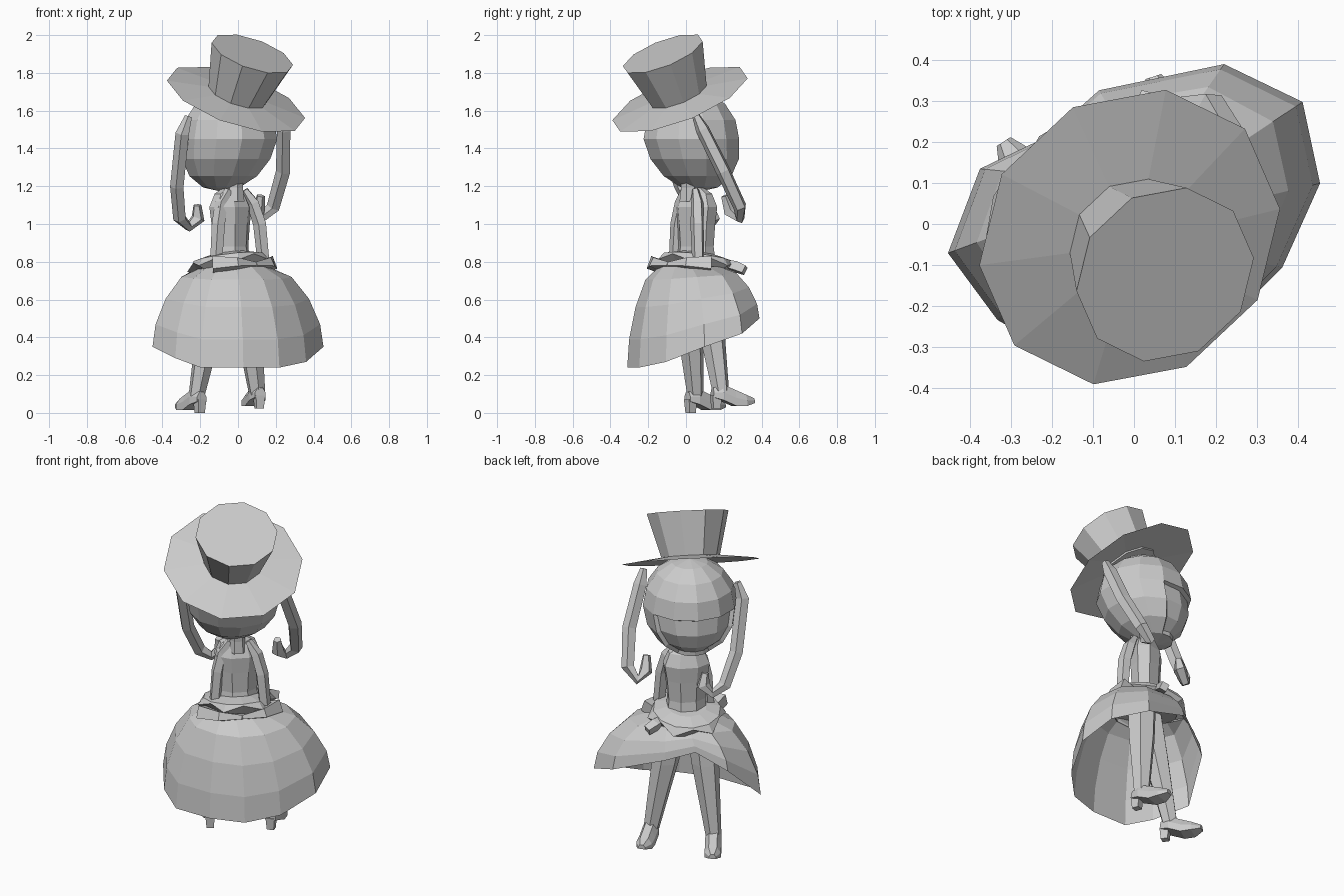
import bpy, bmesh
from math import cos, sin, pi, radians
from mathutils import Matrix, Vector

if "Cube" in bpy.data.objects:
    bpy.data.objects.remove(bpy.data.objects["Cube"])

grey = bpy.data.materials.new("plain_grey")
grey.use_nodes = True
grey.diffuse_color = (0.6, 0.6, 0.6, 1)
grey.node_tree.nodes["Principled BSDF"].inputs["Base Color"].default_value = (0.6, 0.6, 0.6, 1)

# The figure is modelled facing +y, then turned to its stance
TURN = Matrix.Rotation(radians(45), 4, 'Z')


def finish(name, bm):
    bmesh.ops.recalc_face_normals(bm, faces=bm.faces)
    bm.transform(TURN)
    mesh = bpy.data.meshes.new(name)
    bm.to_mesh(mesh)
    bm.free()
    mesh.materials.append(grey)
    obj = bpy.data.objects.new(name, mesh)
    bpy.context.collection.objects.link(obj)
    return obj


def loft(name, rings, cap_start=True, cap_end=True, matrix=None):
    bm = bmesh.new()
    loops = [[bm.verts.new(p) for p in ring] for ring in rings]
    n = len(loops[0])
    for a, b in zip(loops, loops[1:]):
        for i in range(n):
            j = (i + 1) % n
            bm.faces.new((a[i], a[j], b[j], b[i]))
    if cap_start:
        bm.faces.new(loops[0])
    if cap_end:
        bm.faces.new(loops[-1])
    if matrix:
        bm.transform(matrix)
    return finish(name, bm)


def ellipse(cx, cy, z, rx, ry, n, phase=0.0):
    return [(cx + rx * cos(phase + 2 * pi * i / n),
             cy + ry * sin(phase + 2 * pi * i / n), z) for i in range(n)]


def tube(name, path, radii, n=5):
    pts = [Vector(p) for p in path]
    rings = []
    for i, p in enumerate(pts):
        d = (pts[min(i + 1, len(pts) - 1)] - pts[max(i - 1, 0)]).normalized()
        side = d.cross(Vector((0, 1, 0.3))).normalized()
        up = side.cross(d)
        rings.append([p + radii[i] * (side * cos(2 * pi * k / n) + up * sin(2 * pi * k / n))
                      for k in range(n)])
    return loft(name, rings)


# Top hat, tipped backwards and very slightly sideways
tip = (Matrix.Translation((-0.03, -0.015, 1.66)) @ Matrix.Rotation(radians(-2), 4, 'Y')
       @ Matrix.Rotation(radians(27.5), 4, 'X'))
brim_turn, crown_turn = radians(34), radians(-2)
loft("hat_brim", [ellipse(0, 0, 0, 0.385, 0.385, 10, brim_turn),
                  ellipse(0, 0, 0.03, 0.15, 0.15, 10, brim_turn)], False, True, tip)
loft("hat_crown", [ellipse(0, 0, 0.02, 0.16, 0.16, 10, crown_turn),
                   ellipse(0.005, 0, 0.272, 0.227, 0.227, 10, crown_turn)], True, True, tip)

# Head, narrowing to the chin, with the face set into the hair
bm = bmesh.new()
bmesh.ops.create_uvsphere(bm, u_segments=12, v_segments=8, radius=0.262)
for v in bm.verts:
    if v.co.z < 0:
        v.co.y += -0.25 * v.co.z
        v.co.z *= 1.06
bm.transform(Matrix.Translation((-0.012, 0.052, 1.45)))
face = [f for f in bm.faces
        if f.calc_center_median().y > 0.15 and 1.2 < f.calc_center_median().z < 1.45
        and abs(f.calc_center_median().x) < 0.2]
bmesh.ops.inset_region(bm, faces=face, thickness=0.015, depth=-0.02)
finish("head", bm)

# Neck and bodice
loft("neck", [ellipse(0, 0.02, z, r, r, 6) for z, r in ((1.12, 0.05), (1.19, 0.042), (1.26, 0.045))])
bodice = ((0.78, 0.12, 0.10), (0.88, 0.11, 0.08), (1.0, 0.12, 0.085),
          (1.09, 0.135, 0.09), (1.16, 0.105, 0.06), (1.19, 0.05, 0.04))
loft("bodice", [ellipse(0.01, 0.065, z, rx, ry, 8, pi / 8) for z, rx, ry in bodice])

# Back panels hanging from the shoulders, the body being slightly twisted
for side, s in (("left", -1), ("right", 1)):
    tube(f"{side}_back_panel",
         [(0.01 + s * 0.05, 0.02 - s * 0.01, 1.18), (0.01 + s * 0.09, 0.015 - s * 0.03, 1.11),
          (0.01 + s * 0.115, -s * 0.04, 1.0), (0.01 + s * 0.13, -0.005 - s * 0.045, 0.82)],
         [0.02, 0.035, 0.037, 0.034])

# Full skirt, long at the back and lifted at the front
hem = [(0.43, 0.12, 0.50), (0.17, 0.29, 0.61), (0, 0.30, 0.65), (-0.17, 0.36, 0.55),
       (-0.37, 0.27, 0.35), (-0.40, 0.07, 0.29), (-0.36, -0.08, 0.24), (-0.20, -0.24, 0.24),
       (-0.02, -0.33, 0.24), (0.18, -0.33, 0.27), (0.39, -0.25, 0.35), (0.50, -0.08, 0.42)]
waist = ellipse(0.01, 0.03, 0.775, 0.17, 0.17, 12, radians(15))
rows = []
for out, drop in ((0, 0), (0.43, 0.13), (0.74, 0.4), (0.94, 0.72), (1, 1)):
    rows.append([(w[0] + (h[0] - w[0]) * out, w[1] + (h[1] - w[1]) * out,
                  w[2] + (h[2] - w[2]) * drop) for w, h in zip(waist, hem)])
loft("skirt", rows, True, False)

# Gathered sash with pointed folds around the waist, dipping at the front
sash = []
for scale, lift, zig in ((0.5, 0.06, 0), (0.85, 0.04, 0), (1, 0, 1), (0.7, -0.03, 0)):
    ring = []
    for i in range(12):
        a = 2 * pi * i / 12
        fold = 1 - 0.14 * zig * (i % 2)
        x, y = 0.22 * scale * fold * cos(a), 0.225 * scale * fold * sin(a)
        ring.append((x + 0.01, y + 0.085, 0.78 + lift - 0.17 * y + 0.03 * zig * (i % 2)))
    sash.append(ring)
loft("waist_sash", sash)
tube("sash_end", [(0.14, 0.12, 0.79), (0.20, 0.17, 0.775), (0.25, 0.19, 0.755)],
     [0.02, 0.035, 0.03], 4)

# Bow at the back of the sash
for side, s in (("left", -1), ("right", 1)):
    tube(f"{side}_bow_loop", [(0, -0.13, 0.785), (s * 0.12, -0.11, 0.79), (s * 0.21, -0.02, 0.785)],
         [0.015, 0.035, 0.05], 4)

# Raised arms with curled hands
tube("left_arm", [(-0.27, 0.10, 1.57), (-0.295, 0.12, 1.48), (-0.245, 0.21, 1.2),
                  (-0.17, 0.265, 1.03), (-0.10, 0.27, 0.985), (-0.05, 0.25, 1.03), (-0.065, 0.24, 1.10)],
     [0.02, 0.038, 0.038, 0.036, 0.027, 0.038, 0.022])
tube("right_arm", [(0.21, -0.14, 1.58), (0.235, -0.11, 1.5), (0.31, -0.03, 1.28),
                   (0.335, 0.07, 1.09), (0.29, 0.115, 1.03), (0.24, 0.09, 1.07), (0.23, 0.06, 1.15)],
     [0.02, 0.038, 0.04, 0.037, 0.027, 0.038, 0.022])

# Legs and heeled shoes, the feet turned towards the right
for side, hip, ankle, lift, yaw in (("left", (-0.07, 0.07), (-0.12, 0.19), 0, -12),
                                    ("right", (0.08, 0.05), (0.205, 0.06), 0.022, -27)):
    levels = ((0, 0.76, 0.085), (0.35, 0.5, 0.077), (0.62, 0.33, 0.063), (1, 0.09, 0.044))
    loft(f"{side}_leg",
         [ellipse(hip[0] + (ankle[0] - hip[0]) * t, hip[1] + (ankle[1] - hip[1]) * t,
                  z, r, r, 6) for t, z, r in levels])
    place = Matrix.Translation((*ankle, lift)) @ Matrix.Rotation(radians(yaw), 4, 'Z')
    shoe = ((-0.05, 0.06, 0.11, 0.03), (0, 0.045, 0.13, 0.045), (0.07, 0.015, 0.1, 0.045),
            (0.13, 0.015, 0.075, 0.045), (0.18, 0.03, 0.055, 0.02))
    loft(f"{side}_shoe",
         [[(-w, y, lo), (w, y, lo), (w, y, (lo + hi) / 2), (w * 0.5, y, hi),
           (-w * 0.5, y, hi), (-w, y, (lo + hi) / 2)] for y, lo, hi, w in shoe], matrix=place)
    loft(f"{side}_heel", [ellipse(0, -0.03, z, r, r, 4, pi / 4)
                          for z, r in ((0, 0.028), (0.07, 0.036))], matrix=place)
